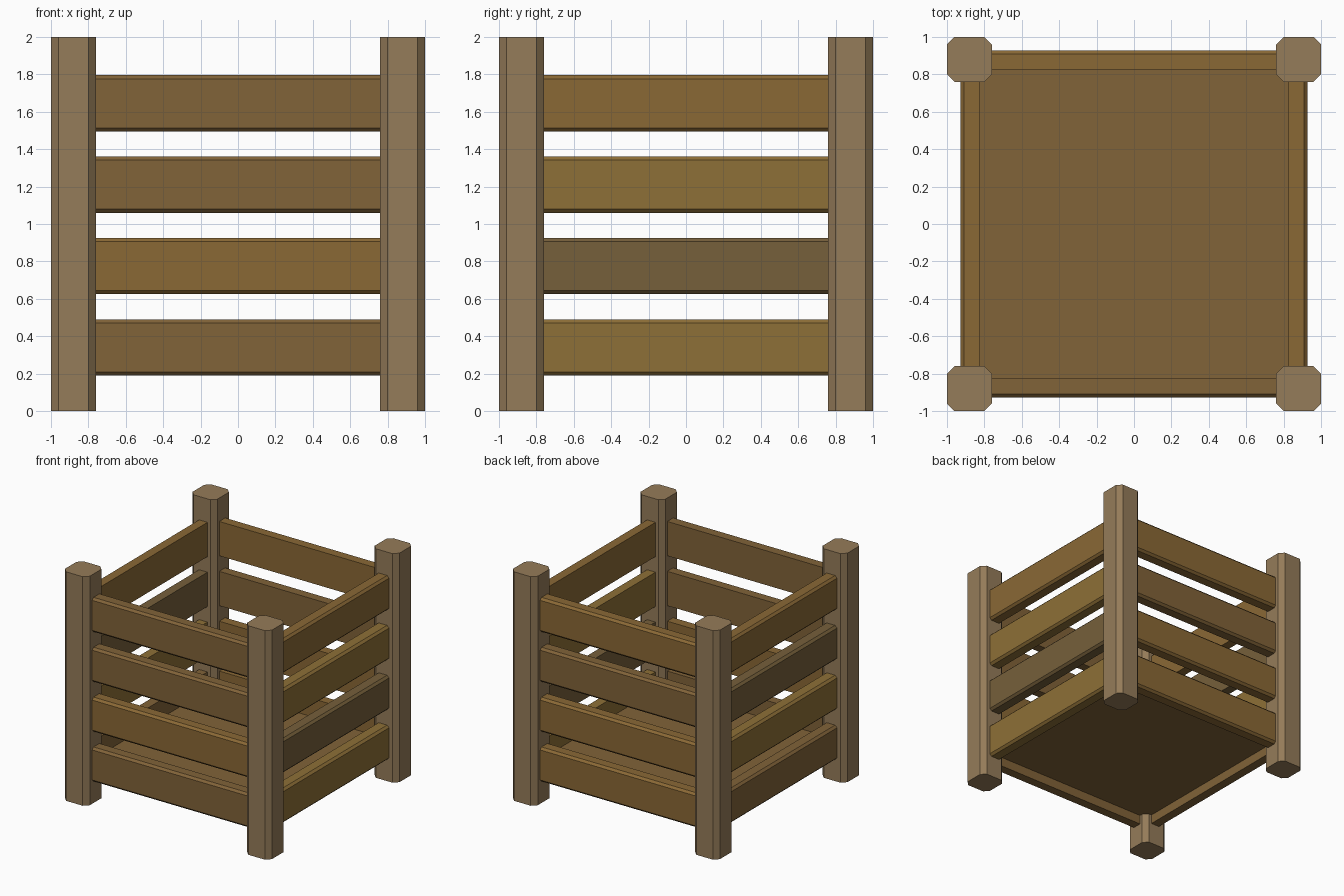
import bpy, bmesh, math
from mathutils import Matrix

if "Cube" in bpy.data.objects:
    bpy.data.objects.remove(bpy.data.objects["Cube"])


def material(name, rgb):
    m = bpy.data.materials.new(name)
    m.diffuse_color = (*rgb, 1)
    m.use_nodes = True
    m.node_tree.nodes["Principled BSDF"].inputs["Base Color"].default_value = m.diffuse_color
    return m


POST = material("post_wood", (0.30, 0.20, 0.10))
BROWN = material("brown_wood", (0.22, 0.125, 0.04))
ORANGE = material("orange_wood", (0.255, 0.14, 0.036))
GOLD = material("gold_wood", (0.27, 0.16, 0.038))
DARK = material("dark_wood", (0.18, 0.115, 0.043))


def prism(name, profile, depth, matrix, mat):
    """Extrude a closed 2D profile along local z, then place it."""
    bm = bmesh.new()
    face = bm.faces.new([bm.verts.new((x, y, 0)) for x, y in profile])
    ext = bmesh.ops.extrude_face_region(bm, geom=[face])
    verts = [v for v in ext["geom"] if isinstance(v, bmesh.types.BMVert)]
    bmesh.ops.translate(bm, vec=(0, 0, depth), verts=verts)
    bm.transform(matrix)
    bmesh.ops.recalc_face_normals(bm, faces=bm.faces)
    mesh = bpy.data.meshes.new(name)
    bm.to_mesh(mesh)
    bm.free()
    mesh.materials.append(mat)
    obj = bpy.data.objects.new(name, mesh)
    bpy.context.collection.objects.link(obj)


# Corner posts with chamfered edges
R, C = 0.12, 0.08
octagon = [(R, -C), (R, C), (C, R), (-C, R), (-R, C), (-R, -C), (-C, -R), (C, -R)]
for sx in (-1, 1):
    for sy in (-1, 1):
        prism("corner_post", octagon, 2, Matrix.Translation((sx * 0.88, sy * 0.88, 0)), POST)

# Side slats: local x = outward distance, y = height, extruded along the side
slat = [(0.827, 0), (0.908, 0), (0.927, 0.019), (0.927, 0.281), (0.908, 0.3), (0.827, 0.3)]
along = Matrix(((0, 0, 1, -0.77), (-1, 0, 0, 0), (0, 1, 0, 0), (0, 0, 0, 1)))
sides = {"front": (BROWN, ORANGE, BROWN, BROWN),
         "right": (GOLD, DARK, GOLD, ORANGE),
         "back": (ORANGE, ORANGE, BROWN, ORANGE),
         "left": (BROWN, GOLD, DARK, ORANGE)}
for i, (side, mats) in enumerate(sides.items()):
    turn = Matrix.Rotation(i * math.pi / 2, 4, 'Z')
    for row, mat in enumerate(mats):
        lift = Matrix.Translation((0, 0, 0.189 + row * 0.4355))
        prism(side + "_slat", slat, 1.54, turn @ lift @ along, mat)

# Floor board
F = 0.83
prism("floor_board", [(-F, -F), (F, -F), (F, F), (-F, F)], 0.06,
      Matrix.Translation((0, 0, 0.27)), BROWN)
